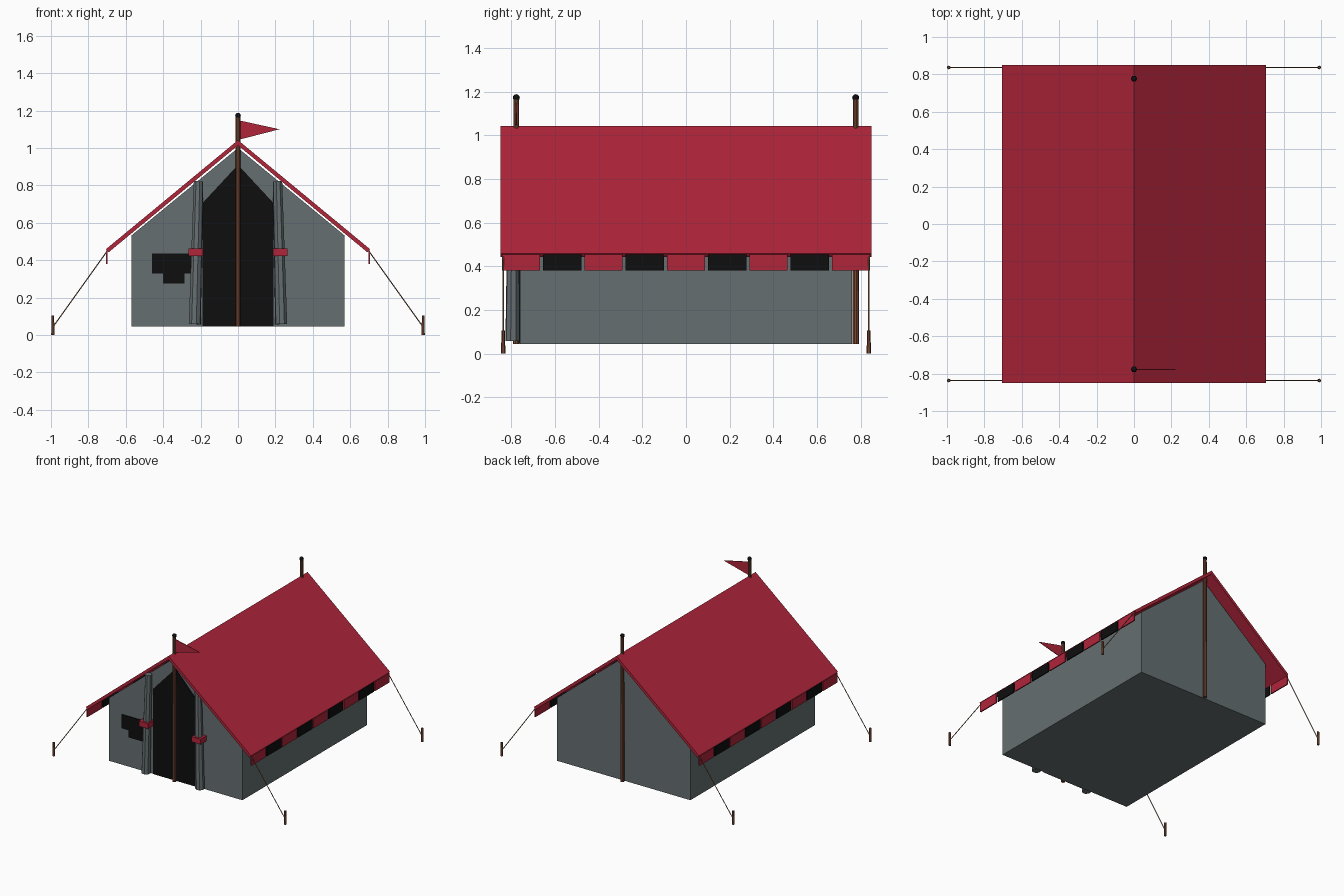
import bpy, bmesh, math
from mathutils import Vector

if "Cube" in bpy.data.objects:
    bpy.data.objects.remove(bpy.data.objects["Cube"])


def srgb(name, r, g, b):
    m = bpy.data.materials.new(name)
    m.diffuse_color = tuple((c / 255 / 12.92) if c < 11 else ((c / 255 + 0.055) / 1.055) ** 2.4
                            for c in (r, g, b)) + (1,)
    m.use_nodes = True
    m.node_tree.nodes["Principled BSDF"].inputs["Base Color"].default_value = m.diffuse_color
    return m


RED = srgb("red canvas", 176, 37, 58)
GREY = srgb("grey canvas", 102, 111, 113)
BLACK = srgb("black", 14, 14, 15)
WOOD = srgb("wood", 122, 74, 52)
ROPE = srgb("rope", 140, 108, 78)


def finish(bm, name, mat):
    bmesh.ops.recalc_face_normals(bm, faces=bm.faces)
    me = bpy.data.meshes.new(name)
    bm.to_mesh(me)
    bm.free()
    me.materials.append(mat)
    ob = bpy.data.objects.new(name, me)
    bpy.context.collection.objects.link(ob)
    return ob


def prism(name, profile, y0, y1, mat):
    """Extrude an (x, z) outline along y."""
    bm = bmesh.new()
    f = bm.faces.new([bm.verts.new((x, y0, z)) for x, z in profile])
    ext = bmesh.ops.extrude_face_region(bm, geom=[f])
    vs = [v for v in ext["geom"] if isinstance(v, bmesh.types.BMVert)]
    bmesh.ops.translate(bm, verts=vs, vec=(0, y1 - y0, 0))
    return finish(bm, name, mat)


def box(name, x0, x1, y0, y1, z0, z1, mat):
    return prism(name, [(x0, z0), (x1, z0), (x1, z1), (x0, z1)], y0, y1, mat)


def rod(name, a, b, r1, r2, sides, mat):
    a, b = Vector(a), Vector(b)
    bm = bmesh.new()
    bmesh.ops.create_cone(bm, cap_ends=True, segments=sides, radius1=r1, radius2=r2, depth=(b - a).length)
    bm.transform((b - a).to_track_quat('Z', 'Y').to_matrix().to_4x4())
    bmesh.ops.translate(bm, verts=bm.verts, vec=(a + b) / 2)
    return finish(bm, name, mat)


# Tent body with floor
prism("tent_body", [(-0.57, 0.045), (0.57, 0.045), (0.57, 0.532), (0, 1.0), (-0.57, 0.532)],
      -0.76, 0.76, GREY)

# Roof sheet
prism("roof", [(0, 1.042), (0.706, 0.459), (0.692, 0.442), (0, 1.014), (-0.692, 0.442), (-0.706, 0.459)],
      -0.85, 0.85, RED)

# Doorway and patch on the front wall
prism("doorway", [(-0.19, 0.047), (0.19, 0.047), (0.19, 0.705), (0, 0.91), (-0.19, 0.705)],
      -0.767, -0.759, BLACK)
prism("wall_patch", [(-0.46, 0.435), (-0.46, 0.33), (-0.40, 0.33), (-0.40, 0.275), (-0.285, 0.275),
                     (-0.285, 0.33), (-0.225, 0.33), (-0.225, 0.435)], -0.768, -0.759, BLACK)

for s, side in ((-1, "left"), (1, "right")):
    # Rolled door flaps with ties
    rod("door_flap_" + side, (s * 0.231, -0.795, 0.058), (s * 0.211, -0.79, 0.822), 0.033, 0.026, 8, GREY)
    x0, x1 = sorted((s * 0.186, s * 0.264))
    box("flap_tie_" + side, x0, x1, -0.833, -0.757, 0.422, 0.462, RED)
    # Valance tabs in alternating colours
    pitch = 1.7 / 9
    for i in range(9):
        yc = (i - 4) * pitch
        x0, x1 = sorted((s * 0.697, s * 0.706))
        box(f"valance_{side}_{i}", x0, x1, yc - 0.088, yc + 0.088, 0.38, 0.453, BLACK if i % 2 else RED)
    # Guy ropes and stakes
    for y in (-0.837, 0.837):
        end = "front" if y < 0 else "back"
        rod(f"guy_rope_{side}_{end}", (s * 0.70, y, 0.448), (s * 0.988, y, 0.045), 0.003, 0.003, 6, ROPE)
        rod(f"stake_{side}_{end}", (s * 0.99, y, 0), (s * 0.99, y, 0.105), 0.01, 0.008, 6, WOOD)

# Poles with ball finials
for y, end in ((-0.777, "front"), (0.777, "back")):
    rod("pole_" + end, (0, y, 0.045), (0, y, 1.168), 0.015, 0.013, 10, WOOD)
    bm = bmesh.new()
    bmesh.ops.create_uvsphere(bm, u_segments=10, v_segments=6, radius=0.016)
    bmesh.ops.translate(bm, verts=bm.verts, vec=(0, y, 1.172))
    finish(bm, "finial_" + end, BLACK)

# Pennant
prism("pennant", [(0.008, 1.045), (0.222, 1.10), (0.008, 1.147)], -0.78, -0.775, RED)
